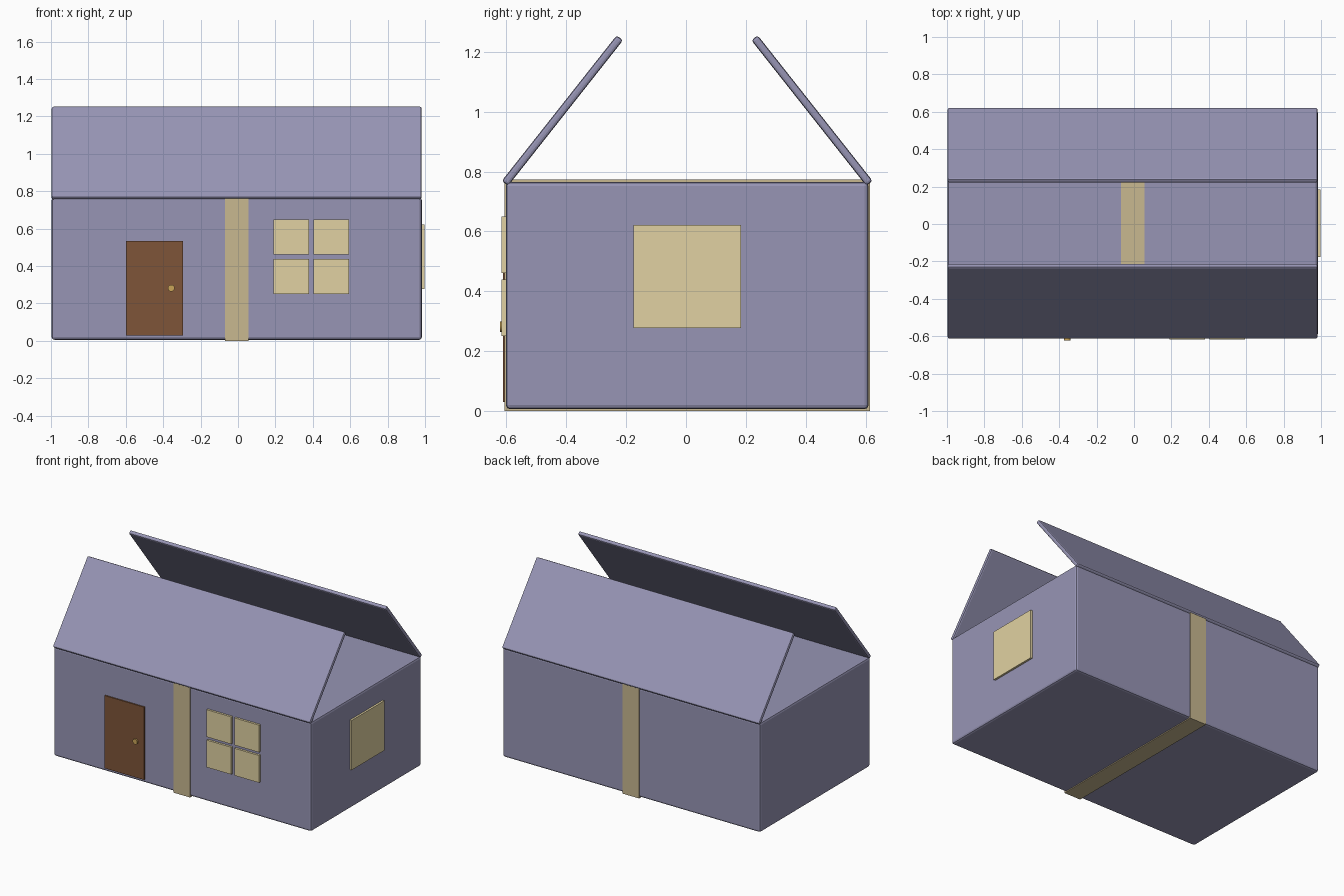
import bpy, bmesh, math
from mathutils import Matrix, Vector

if "Cube" in bpy.data.objects:
    bpy.data.objects.remove(bpy.data.objects["Cube"])


def material(name, rgb):
    m = bpy.data.materials.new(name)
    m.diffuse_color = (*rgb, 1)
    m.use_nodes = True
    m.node_tree.nodes["Principled BSDF"].inputs["Base Color"].default_value = m.diffuse_color
    return m


CARD = material("lavender_card", (0.31, 0.30, 0.46))
CREAM = material("cream", (0.75, 0.64, 0.36))
TAPE = material("tan_tape", (0.58, 0.48, 0.28))
WOOD = material("brown", (0.21, 0.09, 0.04))
BRASS = material("brass", (0.60, 0.38, 0.10))


def box(name, lo, hi, mat, bevel=0, tilt=0):
    """Box between two corners, optionally tilted about x and bevelled."""
    lo, hi = Vector(lo), Vector(hi)
    bm = bmesh.new()
    bmesh.ops.create_cube(bm, size=1, matrix=Matrix.Diagonal((*(hi - lo), 1)))
    me = bpy.data.meshes.new(name)
    bm.to_mesh(me)
    bm.free()
    ob = bpy.data.objects.new(name, me)
    ob.location = (lo + hi) / 2
    ob.rotation_euler.x = tilt
    bpy.context.collection.objects.link(ob)
    me.materials.append(mat)
    if bevel:
        b = ob.modifiers.new("Bevel", 'BEVEL')
        b.width = bevel
        b.segments = 2
    return ob


# Closed box body
CX, CY = -0.007, 0.004
box("house_body", (-0.996, CY - 0.606, 0.006), (0.983, CY + 0.606, 0.766), CARD, 0.014)

# Two roof flaps, hinged on the long top edges and leaning inward
length, angle = 0.62, math.atan2(0.375, 0.475)
for side, name in ((-1, "front_roof_flap"), (1, "back_roof_flap")):
    cy, cz = CY + side * 0.417, 1.004
    box(name, (CX - 0.989, cy - 0.0135, cz - length / 2),
        (CX + 0.989, cy + 0.0135, cz + length / 2), CARD, 0.009, side * angle)

# Packing tape wrapped right round the body
box("tape_band", (-0.07, CY - 0.611, 0), (0.057, CY + 0.611, 0.773), TAPE)

# Door and knob
box("door", (-0.598, -0.611, 0.03), (-0.293, -0.59, 0.535), WOOD)
bpy.ops.mesh.primitive_cylinder_add(vertices=16, radius=0.018, depth=0.024,
                                    location=(-0.357, -0.610, 0.282),
                                    rotation=(math.pi / 2, 0, 0))
knob = bpy.context.object
knob.name = "door_knob"
knob.data.materials.append(BRASS)
bpy.ops.object.shade_smooth_by_angle()

# Front window: four separate panes
for x in (0.19, 0.404):
    for z in (0.25, 0.461):
        box("front_window_pane", (x, -0.617, z), (x + 0.19, -0.59, z + 0.189), CREAM)

# Side window
box("side_window", (0.97, -0.176, 0.277), (0.997, 0.184, 0.622), CREAM)
